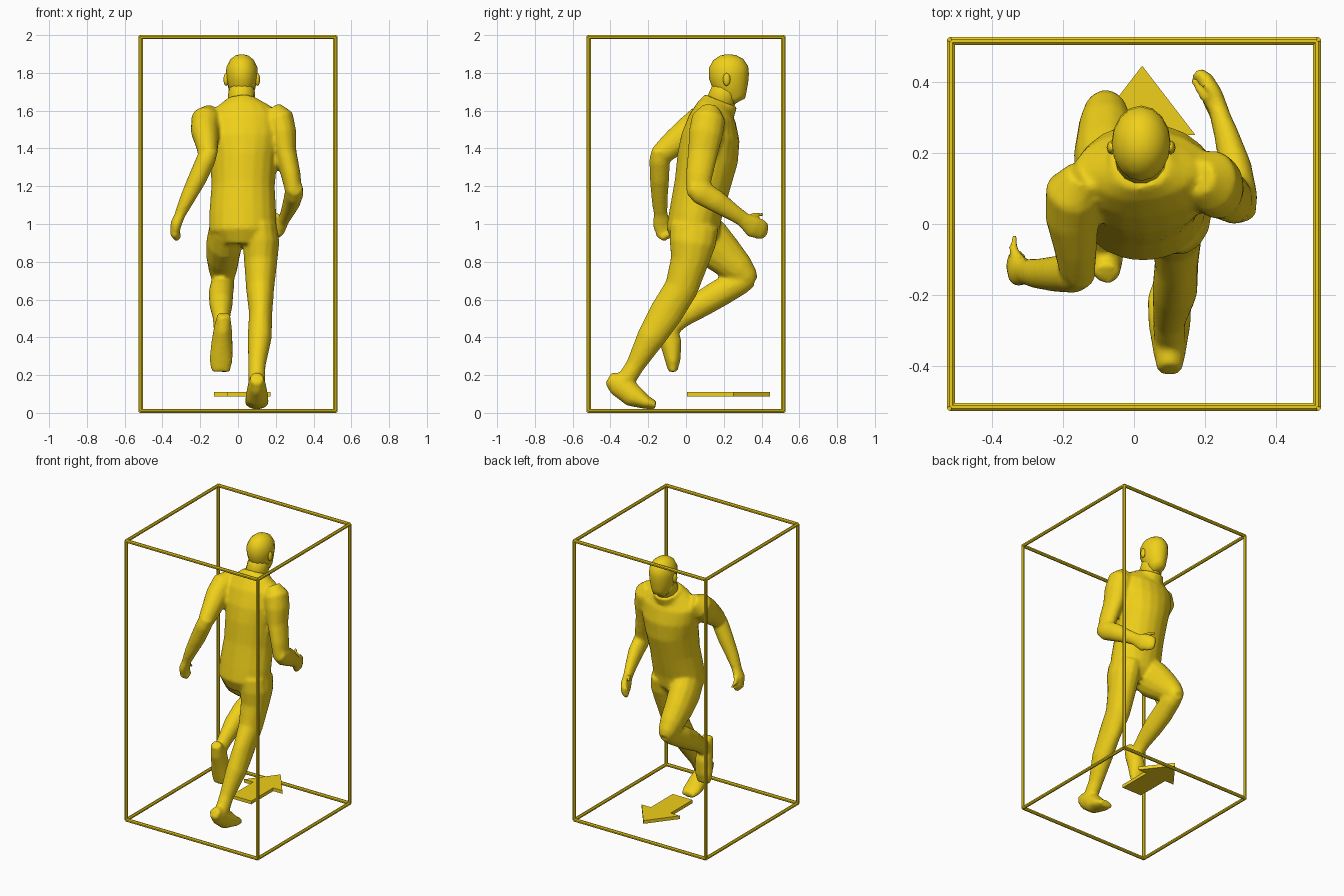
import bpy, bmesh, math
from mathutils import Vector

yellow = bpy.data.materials.new("yellow")
yellow.diffuse_color = (0.87, 0.63, 0.01, 1)


def finish(bm, name, smooth=True):
    bmesh.ops.recalc_face_normals(bm, faces=bm.faces)
    me = bpy.data.meshes.new(name)
    bm.to_mesh(me)
    bm.free()
    me.materials.append(yellow)
    ob = bpy.data.objects.new(name, me)
    bpy.context.collection.objects.link(ob)
    for p in me.polygons:
        p.use_smooth = smooth
    return ob


def loft(bm, rings, n=14):
    """Closed tube through rings (x, y, z, half width, half depth)."""
    pts = [Vector(r[:3]) for r in rings]
    prev = None
    for i, r in enumerate(rings):
        t = (pts[min(i + 1, len(pts) - 1)] - pts[max(i - 1, 0)]).normalized()
        w = Vector((1, 0, 0))
        w = (w - t * w.dot(t)).normalized()
        d = t.cross(w)
        ring = []
        for k in range(n):
            a = 2 * math.pi * k / n
            ring.append(bm.verts.new(pts[i] + w * (r[3] * math.cos(a)) + d * (r[4] * math.sin(a))))
        if prev:
            for k in range(n):
                bm.faces.new((prev[k], prev[(k + 1) % n], ring[(k + 1) % n], ring[k]))
        else:
            bm.faces.new(ring)
        prev = ring
    bm.faces.new(prev)


body = bmesh.new()

# torso, leaning forward
loft(body, [(.025, .03, .89, .12, .10), (.025, .035, .96, .178, .14), (.025, .05, 1.05, .178, .14),
            (.027, .085, 1.2, .168, .148), (.03, .115, 1.35, .178, .162), (.03, .13, 1.46, .20, .155),
            (.025, .14, 1.56, .20, .125), (.02, .155, 1.61, .15, .10), (.018, .175, 1.645, .09, .085)], 20)
# collar
loft(body, [(.018, .155, 1.56, .095, .095), (.018, .19, 1.65, .088, .088)])

# right leg, pushing off
loft(body, [(.115, .045, .99, .09, .13), (.122, .035, .9, .098, .125), (.12, .018, .8, .088, .102),
            (.117, -.025, .66, .075, .09), (.12, -.105, .53, .062, .09), (.115, -.185, .4, .064, .076),
            (.1, -.27, .25, .046, .05), (.1, -.32, .17, .045, .05)])
loft(body, [(.1, -.41, .185, .035, .035), (.1, -.36, .155, .046, .065), (.1, -.28, .09, .06, .062),
            (.1, -.21, .055, .064, .036), (.1, -.16, .04, .05, .022)])

# left leg, knee raised
loft(body, [(-.06, .05, .99, .09, .12), (-.07, .12, .91, .097, .125), (-.08, .2, .835, .09, .108),
            (-.08, .28, .76, .076, .085), (-.08, .325, .71, .06, .065), (-.08, .35, .685, .04, .04)])
loft(body, [(-.08, .35, .715, .045, .045), (-.08, .29, .695, .062, .068), (-.09, .18, .635, .066, .074),
            (-.09, .08, .575, .062, .07), (-.088, -.02, .505, .046, .054), (-.088, -.08, .45, .042, .046)])
loft(body, [(-.075, -.14, .52, .035, .03), (-.08, -.105, .45, .048, .06), (-.085, -.08, .37, .057, .058),
            (-.09, -.07, .28, .062, .042), (-.092, -.07, .218, .05, .024)])

# right arm, swung forward
loft(body, [(.18, .13, 1.61, .05, .05), (.215, .12, 1.56, .08, .09), (.235, .105, 1.48, .075, .092),
            (.25, .09, 1.38, .06, .08), (.28, .07, 1.26, .052, .072), (.295, .06, 1.17, .045, .06)])
loft(body, [(.3, .02, 1.195, .042, .04), (.298, .075, 1.17, .05, .066), (.285, .16, 1.12, .046, .06),
            (.26, .25, 1.06, .035, .046), (.24, .31, 1.02, .028, .04)])
# right hand and thumb
loft(body, [(.245, .3, 1.025, .028, .04), (.222, .355, .985, .03, .058), (.2, .4, .97, .026, .055),
            (.175, .425, .965, .02, .04)])
loft(body, [(.225, .32, 1.03, .016, .016), (.195, .365, 1.05, .016, .014), (.165, .41, 1.05, .011, .01)], 8)

# left arm, swung back
loft(body, [(-.14, .14, 1.59, .05, .05), (-.17, .09, 1.55, .08, .085), (-.175, .02, 1.49, .075, .085),
            (-.165, -.06, 1.43, .062, .072), (-.16, -.125, 1.375, .052, .06), (-.16, -.155, 1.35, .035, .04)])
loft(body, [(-.145, -.14, 1.4, .042, .04), (-.17, -.14, 1.34, .052, .055), (-.215, -.14, 1.24, .05, .052),
            (-.27, -.14, 1.13, .04, .043), (-.305, -.135, 1.055, .03, .037)])
# left hand and thumb
loft(body, [(-.3, -.135, 1.065, .028, .036), (-.328, -.13, 1.0, .03, .048), (-.335, -.115, .95, .026, .045),
            (-.315, -.1, .925, .022, .03)])
loft(body, [(-.318, -.11, 1.03, .016, .016), (-.34, -.07, .995, .014, .015), (-.338, -.035, .965, .01, .01)], 8)

# fuse the limbs and torso into one skin
runner = finish(body, "body")
fuse = runner.modifiers.new("fuse", 'REMESH')
fuse.mode = 'VOXEL'
fuse.voxel_size = 0.011
fuse.use_smooth_shade = True
relax = runner.modifiers.new("relax", 'SMOOTH')
relax.factor = 0.5
relax.iterations = 4

# head with neck
bm = bmesh.new()
loft(bm, [(.02, .275, 1.645, .035, .042), (.02, .262, 1.67, .055, .064), (.02, .24, 1.72, .072, .093),
          (.02, .228, 1.78, .083, .106), (.02, .225, 1.83, .082, .104), (.02, .223, 1.87, .062, .08),
          (.02, .222, 1.892, .034, .044), (.02, .222, 1.898, .01, .012)], 16)
loft(bm, [(.019, .165, 1.6, .076, .08), (.019, .205, 1.7, .07, .076), (.02, .22, 1.75, .06, .06)], 14)
finish(bm, "head")

# ears
for s in (-1, 1):
    bpy.ops.mesh.primitive_uv_sphere_add(segments=8, ring_count=6, radius=1,
                                         location=(.02 + s * .083, .215, 1.765))
    ear = bpy.context.object
    ear.name = "ear"
    ear.scale = (.014, .02, .034)
    ear.data.materials.append(yellow)
    bpy.ops.object.shade_smooth()

# direction arrow near the ground
bm = bmesh.new()
half = [(.078, .005), (.078, .25), (.15, .25)]
outline = half + [(0, .445)] + [(-x, y) for x, y in reversed(half)]
face = bm.faces.new([bm.verts.new((.023 + x, y, .087)) for x, y in outline])
up = bmesh.ops.extrude_face_region(bm, geom=[face])["geom"]
bmesh.ops.translate(bm, verts=[v for v in up if isinstance(v, bmesh.types.BMVert)], vec=(0, 0, .023))
finish(bm, "arrow", False)

# box frame of twelve bars
bm = bmesh.new()
lo, hi = Vector((-.515, -.515, .011)), Vector((.515, .515, 1.989))
for axis in range(3):
    u, v = (axis + 1) % 3, (axis + 2) % 3
    for a in (lo[u], hi[u]):
        for b in (lo[v], hi[v]):
            rings = []
            for end in (lo[axis], hi[axis]):
                p = Vector()
                p[axis], p[u], p[v] = end, a, b
                ring = []
                for k in range(8):
                    t = math.pi * (k + .5) / 4
                    q = p.copy()
                    q[u] += .0118 * math.cos(t)
                    q[v] += .0118 * math.sin(t)
                    ring.append(bm.verts.new(q))
                rings.append(ring)
            for k in range(8):
                j = (k + 1) % 8
                bm.faces.new((rings[0][k], rings[0][j], rings[1][j], rings[1][k]))
            for ring in rings:
                bm.faces.new(ring)
finish(bm, "box_frame", False)
